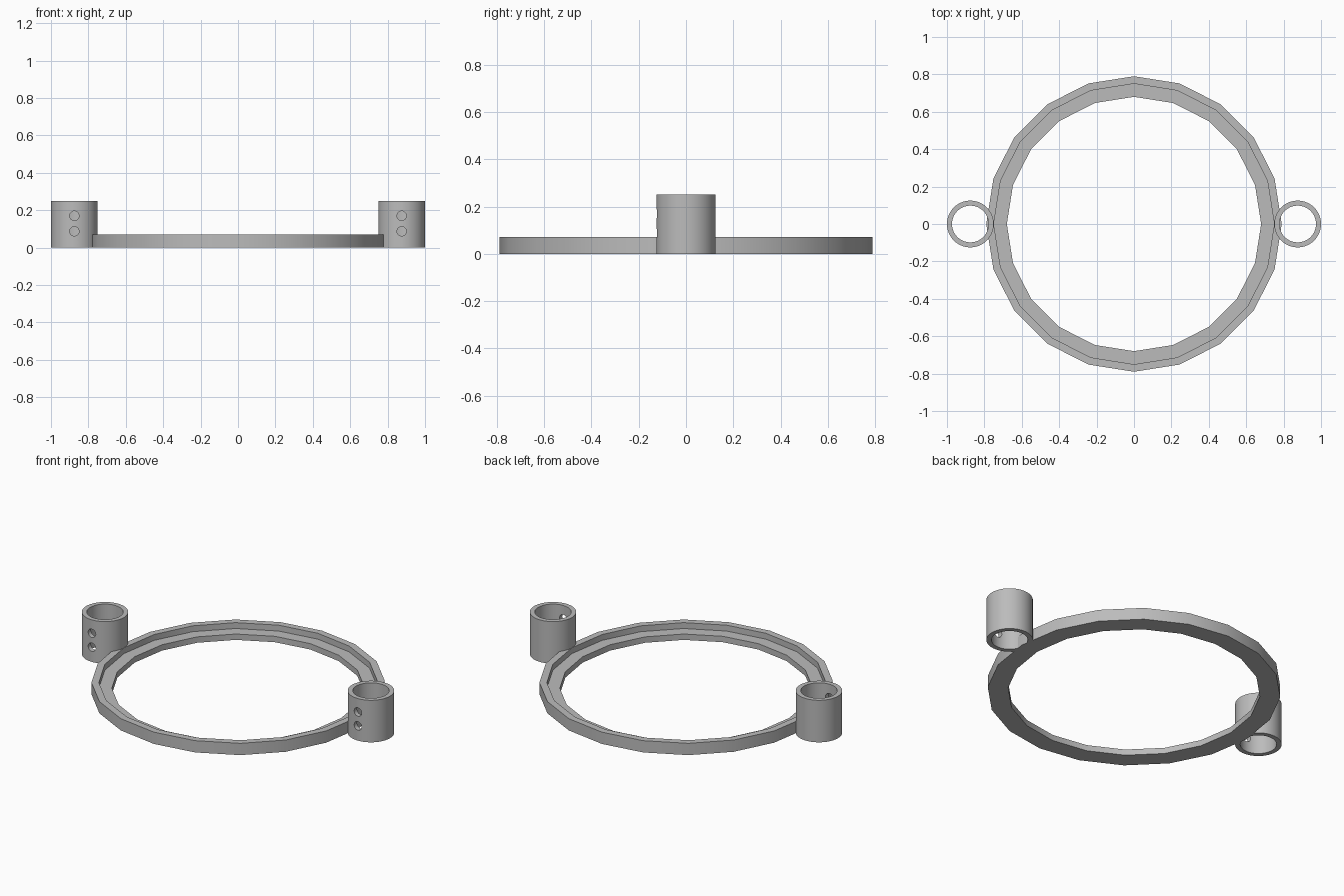
import bpy, bmesh, math

cube = bpy.data.objects.get("Cube")
if cube:
    bpy.data.objects.remove(cube, do_unlink=True)

grey = bpy.data.materials.new("plain_grey")
grey.use_nodes = True
colour = (0.5, 0.5, 0.5, 1)
grey.diffuse_color = colour
grey.node_tree.nodes["Principled BSDF"].inputs["Base Color"].default_value = colour


def lathe(name, profile, sides, x=0):
    """Sweep a closed (radius, height) profile around a vertical axis."""
    bm = bmesh.new()
    rings = []
    for i in range(sides):
        a = math.tau * i / sides
        rings.append([bm.verts.new((r * math.cos(a), r * math.sin(a), z))
                      for r, z in profile])
    n = len(profile)
    for i, ring in enumerate(rings):
        nxt = rings[(i + 1) % sides]
        for j in range(n):
            k = (j + 1) % n
            bm.faces.new((ring[j], nxt[j], nxt[k], ring[k]))
    bmesh.ops.recalc_face_normals(bm, faces=bm.faces)
    mesh = bpy.data.meshes.new(name)
    bm.to_mesh(mesh)
    bm.free()
    mesh.materials.append(grey)
    ob = bpy.data.objects.new(name, mesh)
    ob.location.x = x
    bpy.context.collection.objects.link(ob)
    return ob


def activate(ob):
    bpy.ops.object.select_all(action='DESELECT')
    ob.select_set(True)
    bpy.context.view_layer.objects.active = ob


def drill(ob, x, z):
    """Cut a screw hole through the front wall only."""
    bpy.ops.mesh.primitive_cylinder_add(
        vertices=32, radius=0.025, depth=0.14,
        location=(x, -0.12, z), rotation=(math.pi / 2, 0, 0))
    cutter = bpy.context.object
    cutter.data.materials.append(grey)
    cutter.hide_render = True
    activate(ob)
    mod = ob.modifiers.new("hole", 'BOOLEAN')
    mod.operation = 'DIFFERENCE'
    mod.solver = 'EXACT'
    mod.object = cutter
    bpy.ops.object.modifier_apply(modifier=mod.name)
    bpy.data.objects.remove(cutter, do_unlink=True)


# Faceted ring with a lower ledge on its inner side
ring = lathe("stepped_ring", [(0.79, 0), (0.79, 0.07), (0.75, 0.07),
                              (0.75, 0.035), (0.68, 0.035), (0.68, 0)], 20)
parts = [ring]

# Upright tube on each side, with two holes in the front
for side, x in (("left", 0.875), ("right", -0.875)):
    tube = lathe(side + "_tube", [(0.125, 0), (0.125, 0.25),
                                  (0.098, 0.25), (0.098, 0)], 96, x)
    for z in (0.087, 0.17):
        drill(tube, x, z)
    parts.append(tube)

for ob in parts:
    activate(ob)
    bpy.ops.object.shade_smooth_by_angle(angle=math.radians(30))
